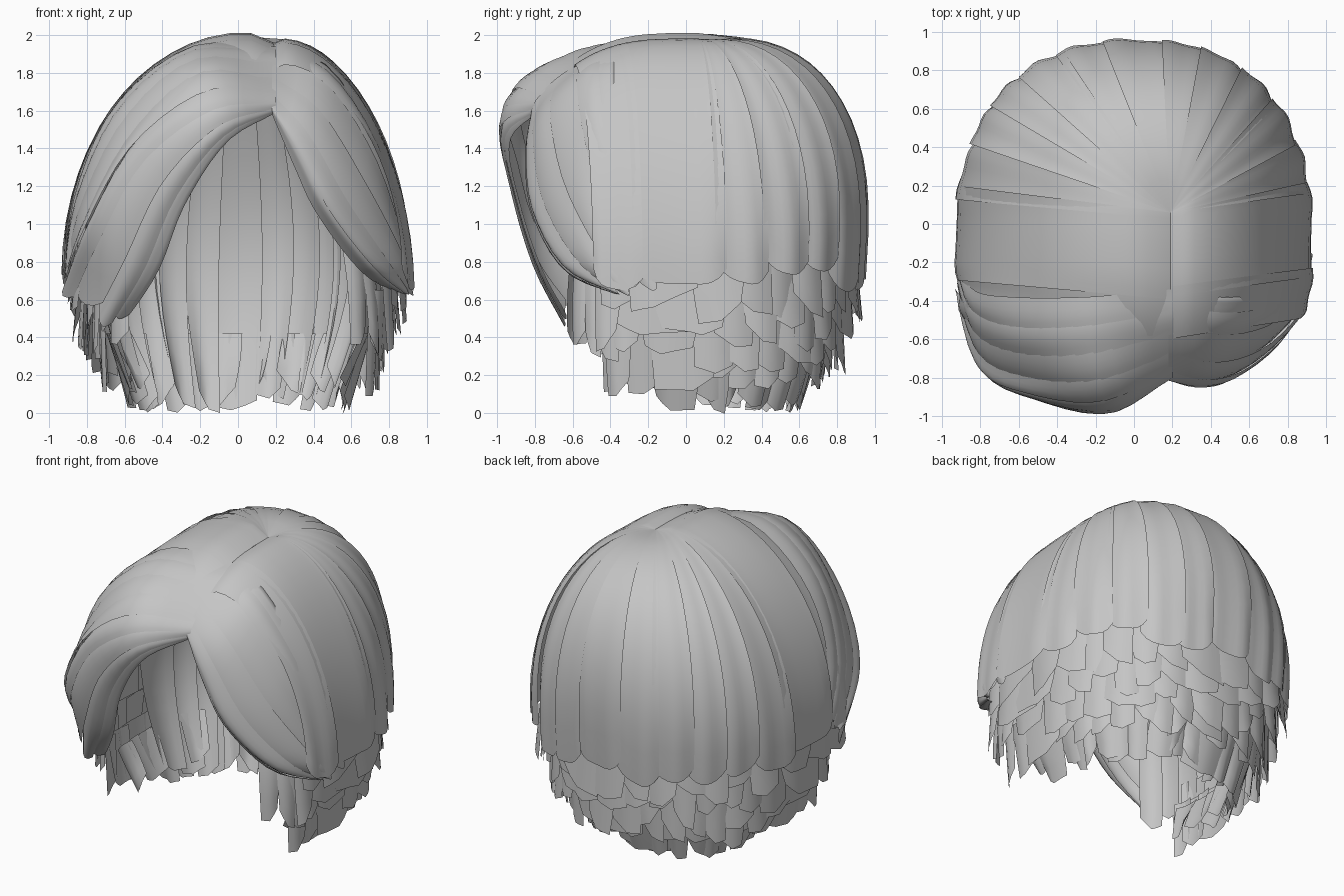
import bpy, bmesh, math, random
from mathutils import Vector

random.seed(7)
rnd = random.uniform

cube = bpy.data.objects.get("Cube")
if cube:
    bpy.data.objects.remove(cube, do_unlink=True)

GREY = (0.56, 0.56, 0.56, 1.0)
mat = bpy.data.materials.new("hair grey")
mat.use_nodes = True
mat.diffuse_color = GREY
mat.node_tree.nodes["Principled BSDF"].inputs["Base Color"].default_value = GREY


def signed_pow(x, p):
    return math.copysign(abs(x) ** p, x)


def plan(deg):
    """Head outline from above: 0 = left side, 90 = back, 180 = right side."""
    c, s = math.cos(math.radians(deg)), math.sin(math.radians(deg))
    p, depth = (0.86, 0.99) if s >= 0 else (0.57, 0.85)
    return Vector((0.92 * signed_pow(c, p), depth * signed_pow(s, p), 0))


def add_card(bm, surf, nu, nv):
    """One hair strip: a grid over surf(u across, v root to tip)."""
    grid = [[bm.verts.new(surf(i / nu, j / nv)) for i in range(nu + 1)]
            for j in range(nv + 1)]
    for j in range(nv):
        for i in range(nu):
            bm.faces.new((grid[j][i], grid[j + 1][i],
                          grid[j + 1][i + 1], grid[j][i + 1]))


def finish(bm, name):
    mesh = bpy.data.meshes.new(name)
    bm.to_mesh(mesh)
    bm.free()
    mesh.materials.append(mat)
    mesh.shade_smooth()
    bpy.context.collection.objects.link(bpy.data.objects.new(name, mesh))


def lift(p, amount):
    centre = Vector((0, 0, 1))
    return centre + (p - centre) * (1 + amount)


# Cap: wide strips from the parting and crown down to the first hem
def cap_point(deg, v, hem_z):
    hem = plan(deg)
    y = max(-0.8, min(0.06, hem.y - 0.1))
    root_z = 1.96 - 0.36 * (max(0, -y) / 0.82) ** 3
    side = math.cos(math.radians(deg))
    back = max(0, math.sin(math.radians(deg)))
    # sides slope like a tent, the back is rounder
    power = 1.015 + 0.065 * side
    power += (0.74 - power) * back ** 1.5
    ang = v * math.pi / 2
    f = math.sin(ang) ** power * (1 - 0.06 * back * v ** 6)
    g = max(0, math.cos(ang)) ** power
    puff = (0.06 - 0.02 * side - 0.02 * back) * math.sin(math.pi * math.sqrt(v))
    p = Vector((0.19, y, 0)).lerp(hem, f)
    p.z = hem_z + (root_z - hem_z) * g + puff
    return p


def build_cap(first, last, count):
    bm = bmesh.new()
    step = (last - first) / count
    for k in range(count):
        a, width = first + k * step - 1, step * rnd(1.1, 1.3)
        hem_z, tilt, skew = rnd(0.64, 0.76), rnd(0.01, 0.03), rnd(-0.06, 0.06)

        def surf(u, v):
            edge = abs(2 * u - 1) ** 3
            z = hem_z + 0.08 * edge + skew * (u - 0.5)
            p = cap_point(a + u * width, v, z)
            wave = 0.012 * math.sin(math.pi * u) + 0.008 * math.sin(9 * u + k) * v
            return lift(p, (tilt * (u - 0.5) + wave) * v)
        add_card(bm, surf, 8, 16)
    finish(bm, "cap_strips")


build_cap(-22, 202, 15)


# Fringes: strips lofted through guide curves
def spline(points, t):
    n = len(points) - 1
    x = min(max(t, 0), 1) * n
    i = min(int(x), n - 1)
    x -= i
    p1, p2 = points[i], points[i + 1]
    p0 = points[i - 1] if i else p1 * 2 - p2
    p3 = points[i + 2] if i + 2 <= n else p2 * 2 - p1
    return 0.5 * (2 * p1 + (p2 - p0) * x + (2 * p0 - 5 * p1 + 4 * p2 - p3) * x ** 2
                  + (3 * p1 - p0 - 3 * p2 + p3) * x ** 3)


def build_fringe(name, guides, count):
    guides = [[Vector(p) for p in g] for g in guides]
    bm = bmesh.new()
    for k in range(count):
        u0, width = k / count, 1.25 / count
        tilt, length, skew = rnd(0.005, 0.025), rnd(0.95, 1.0), rnd(-0.06, 0.06)

        def surf(u, v):
            t = v * (length + skew * (u - 0.5) - 0.04 * abs(2 * u - 1) ** 2)
            p = spline([spline(g, t) for g in guides], u0 + u * width)
            bow = tilt * u + 0.012 * math.sin(math.pi * u)
            return lift(p, bow * math.sin(math.pi * v * 0.6))
        add_card(bm, surf, 5, 16)
    finish(bm, name)


build_fringe("left_fringe", [
    [(.18, -.80, 1.58), (.30, -.80, 1.30), (.42, -.76, 1.05), (.66, -.60, .74), (.88, -.30, .62)],
    [(.18, -.81, 1.63), (.33, -.84, 1.39), (.50, -.80, 1.07), (.73, -.62, .77), (.90, -.32, .62)],
    [(.18, -.70, 1.76), (.42, -.74, 1.56), (.65, -.66, 1.18), (.85, -.46, .82), (.91, -.28, .63)],
    [(.18, -.50, 1.89), (.47, -.54, 1.76), (.72, -.48, 1.38), (.87, -.32, .90), (.91, -.18, .65)],
    [(.18, -.34, 1.94), (.47, -.38, 1.83), (.74, -.34, 1.42), (.88, -.22, .92), (.91, -.10, .68)],
], 6)
build_fringe("right_fringe", [
    [(.20, -.34, 1.94), (-.25, -.38, 1.94), (-.64, -.38, 1.64), (-.84, -.34, 1.22), (-.91, -.18, .75)],
    [(.20, -.50, 1.89), (-.25, -.58, 1.90), (-.62, -.58, 1.60), (-.84, -.48, 1.14), (-.92, -.24, .72)],
    [(.20, -.68, 1.76), (-.20, -.81, 1.80), (-.56, -.79, 1.48), (-.81, -.66, 1.02), (-.92, -.26, .66)],
    [(.20, -.79, 1.66), (-.15, -.95, 1.64), (-.53, -.89, 1.37), (-.77, -.75, .95), (-.91, -.34, .62)],
    [(.20, -.80, 1.61), (-.10, -.97, 1.50), (-.38, -.92, 1.20), (-.57, -.80, .80), (-.74, -.62, .48)],
    [(.20, -.79, 1.59), (-.06, -.93, 1.43), (-.28, -.87, 1.10), (-.42, -.75, .75), (-.62, -.58, .45)],
], 8)


# Layers: rings of ragged strips, tucked in towards the nape
def build_layer(name, spans, count, z_top, z_tip, k_top, k_tip, bulge=0.0, nv=4):
    bm = bmesh.new()
    for first, last in spans:
        step = (last - first) / count
        for i in range(count):
            a, width = first + (i - 0.1) * step, step * rnd(1.15, 1.6)
            tip, skew = z_tip + rnd(-0.07, 0.07), rnd(-0.14, 0.14)
            flare, tilt, taper = rnd(-0.03, 0.02), rnd(0, 0.04), rnd(0, 0.35)

            def surf(u, v):
                across = 0.5 + (u - 0.5) * (1 - taper * v ** 2)
                low = tip + skew * (u - 0.5) + 0.04 * abs(2 * u - 1)
                k = k_top + (k_tip + flare - k_top) * v + tilt * u
                k += bulge * math.sin(math.pi * v) + 0.015 * math.sin(math.pi * u)
                p = plan(a + across * width) * k
                if p.y > 0:
                    p.y *= 0.95
                p.z = z_top + (low - z_top) * v
                return p
            add_card(bm, surf, 4, nv)
    finish(bm, name)


LAYERS = [
    (-22, 202, 19, 1.00, 0.55, 0.91, 0.94),
    (-26, 206, 21, 0.80, 0.39, 0.88, 0.90),
    (-30, 210, 22, 0.65, 0.26, 0.84, 0.85),
    (-26, 206, 22, 0.50, 0.16, 0.80, 0.77),
    (-19, 199, 20, 0.42, 0.07, 0.74, 0.63),
]
for n, (first, last, count, *shape) in enumerate(LAYERS):
    build_layer(f"hair_layer_{n + 1}", [(first, last)], count, *shape)

# Long inner strips behind the face opening
build_layer("inner_strips", [(5, 175)], 13, 1.62, 0.08, 0.56, 0.60, 0.20, 12)

# Locks hanging in front of the ears
build_layer("side_locks", [(-50, -12), (192, 230)], 3, 1.05, 0.38, 0.74, 0.85, 0.03, 6)
